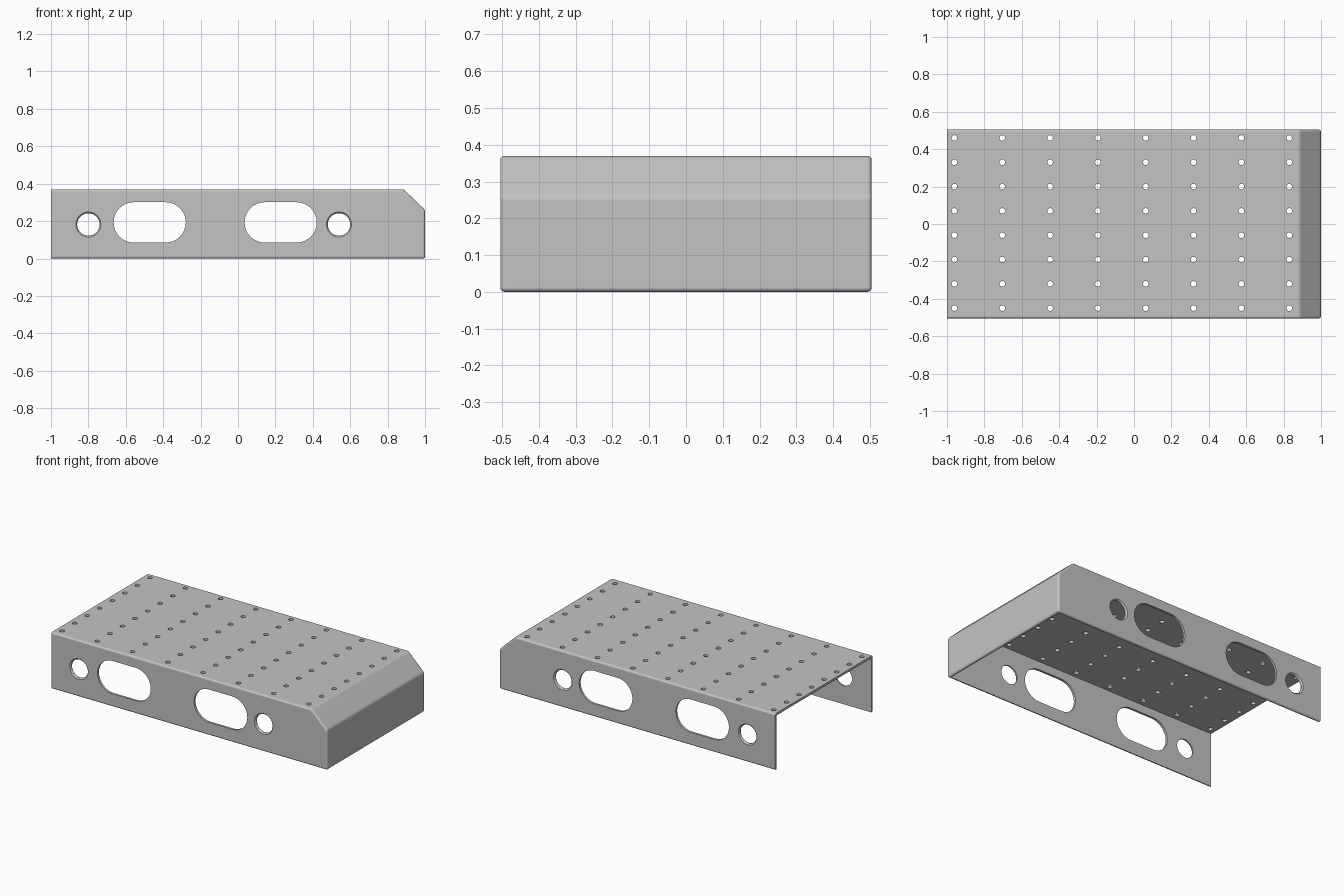
import bpy
import bmesh
from math import cos, sin, pi

cube = bpy.data.objects.get("Cube")
if cube:
    bpy.data.objects.remove(cube, do_unlink=True)

HALF_Y, TOP, WALL, FILLET = 0.505, 0.37, 0.015, 0.012

grey = bpy.data.materials.new("plain_grey")
grey.use_nodes = True
grey.diffuse_color = (0.55, 0.55, 0.55, 1)
grey.node_tree.nodes["Principled BSDF"].inputs["Base Color"].default_value = (0.55, 0.55, 0.55, 1)


def loft(bm, rings):
    """Closed solid through a list of matching point rings."""
    loops = [[bm.verts.new(p) for p in ring] for ring in rings]
    for a, b in zip(loops, loops[1:]):
        for i in range(len(a)):
            j = (i + 1) % len(a)
            bm.faces.new((a[i], a[j], b[j], b[i]))
    bm.faces.new(loops[0][::-1])
    bm.faces.new(loops[-1])


def make_object(name, bm):
    bmesh.ops.recalc_face_normals(bm, faces=bm.faces[:])
    mesh = bpy.data.meshes.new(name)
    bm.to_mesh(mesh)
    bm.free()
    mesh.materials.append(grey)
    obj = bpy.data.objects.new(name, mesh)
    bpy.context.collection.objects.link(obj)
    return obj


def side_ring(profile, y):
    return [(x, y, z) for x, z in profile]


def slot_profile(cx, cz, half_straight, r, n=16):
    """Rounded slot outline; a zero straight length gives a circle."""
    pts = []
    for side, start in ((1, -pi / 2), (-1, pi / 2)):
        for i in range(n + (1 if half_straight else 0)):
            a = start + pi * i / n
            pts.append((cx + side * half_straight + r * cos(a), cz + r * sin(a)))
    return pts


# Outer body with rounded edges everywhere except the open end
outer = [(-1, 0), (1, 0), (1, 0.26), (0.885, TOP), (-1, TOP)]
bm = bmesh.new()
loft(bm, [side_ring(outer, y) for y in (-HALF_Y, HALF_Y)])
edges = [e for e in bm.edges if any(v.co.x > -0.99 for v in e.verts)]
bmesh.ops.bevel(bm, geom=edges, offset=FILLET, segments=4, profile=0.5, affect='EDGES')
cover = make_object("folded_cover", bm)
cutters = []

# Hollow, open at the bottom and at one end
inner = [(-1.1, -0.1), (1 - WALL, -0.1), (1 - WALL, 0.254),
         (0.879, TOP - WALL), (-1.1, TOP - WALL)]
bm = bmesh.new()
loft(bm, [side_ring(inner, y) for y in (WALL - HALF_Y, HALF_Y - WALL)])
cutters.append(make_object("hollow_cutter", bm))

# Long slots and round holes with eased rims through both side walls
bm = bmesh.new()
for cx in (-0.472, 0.228):
    outline = slot_profile(cx, 0.193, 0.085, 0.108)
    loft(bm, [side_ring(outline, y) for y in (-0.6, 0.6)])
rim = [(0.6, 0.067), (HALF_Y, 0.067), (HALF_Y - 0.003, 0.063), (HALF_Y - 0.008, 0.06)]
lathe = [(-y, r) for y, r in rim] + [(y, r) for y, r in reversed(rim)]
for cx in (-0.8, 0.54):
    loft(bm, [side_ring(slot_profile(cx, 0.182, 0, r), y) for y, r in lathe])
cutters.append(make_object("side_opening_cutter", bm))

# Grid of small holes through the top
bm = bmesh.new()
for col in range(8):
    for row in range(8):
        x, y = -0.96 + 0.2557 * col, -0.45 + 0.13 * row
        circle = [(x + 0.015 * cos(pi * i / 8), y + 0.015 * sin(pi * i / 8))
                  for i in range(16)]
        loft(bm, [[(px, py, z) for px, py in circle] for z in (0.32, 0.42)])
cutters.append(make_object("top_hole_cutter", bm))

# Cut everything, then drop the cutters
bpy.ops.object.select_all(action='DESELECT')
bpy.context.view_layer.objects.active = cover
cover.select_set(True)
for cutter in cutters:
    cutter.hide_render = True
    mod = cover.modifiers.new("cut", 'BOOLEAN')
    mod.operation = 'DIFFERENCE'
    mod.solver = 'EXACT'
    mod.object = cutter
    bpy.ops.object.modifier_apply(modifier=mod.name)
    bpy.data.objects.remove(cutter, do_unlink=True)

bpy.ops.object.shade_smooth_by_angle(angle=pi / 6)
normals = cover.modifiers.new("flat_panel_normals", 'WEIGHTED_NORMAL')
normals.keep_sharp = True
